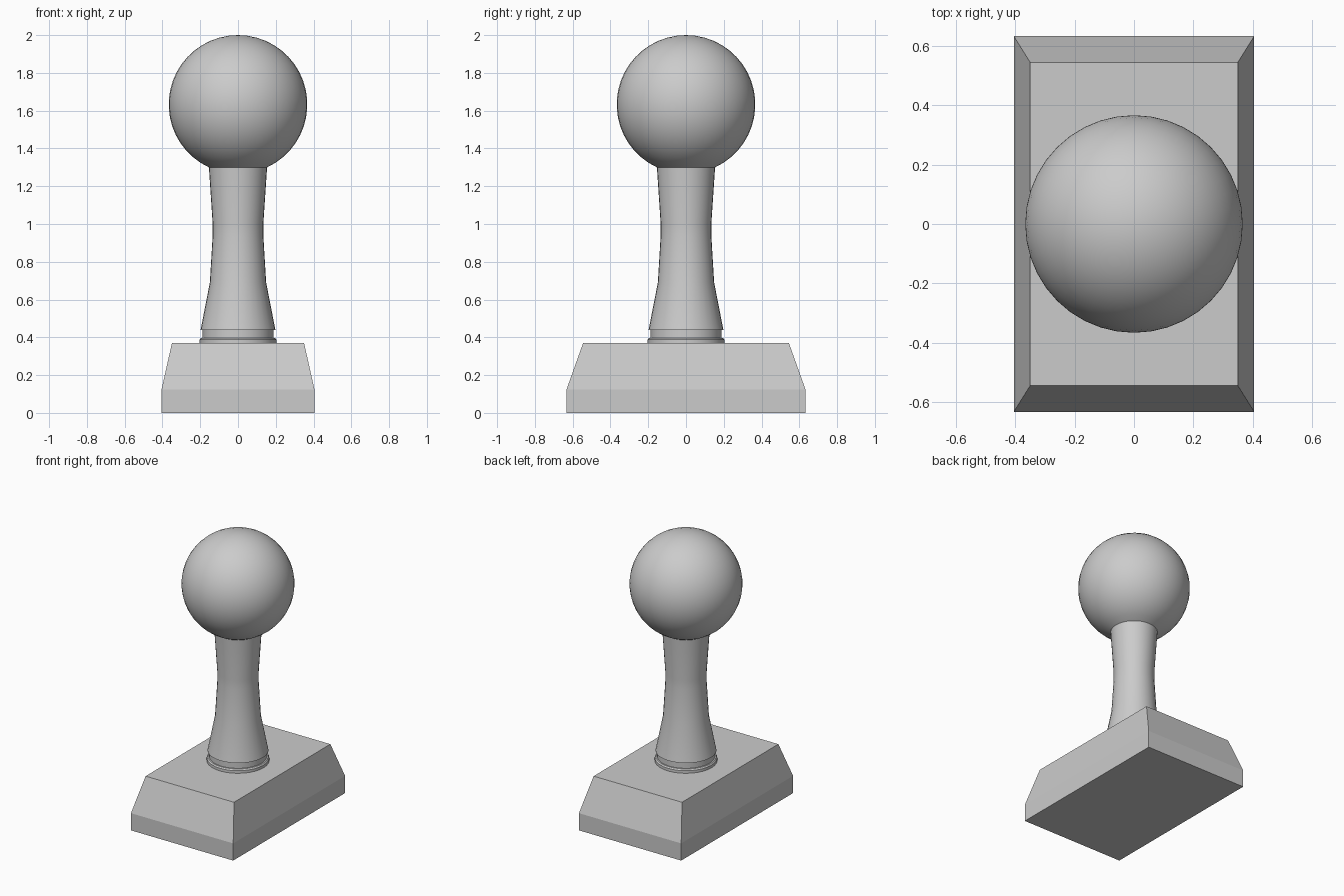
import bpy, bmesh, math

if "Cube" in bpy.data.objects:
    bpy.data.objects.remove(bpy.data.objects["Cube"])

def finish(name, bm, angle=None):
    bmesh.ops.recalc_face_normals(bm, faces=bm.faces)
    me = bpy.data.meshes.new(name)
    bm.to_mesh(me)
    bm.free()
    ob = bpy.data.objects.new(name, me)
    bpy.context.collection.objects.link(ob)
    if angle:
        bpy.ops.object.select_all(action='DESELECT')
        ob.select_set(True)
        bpy.context.view_layer.objects.active = ob
        bpy.ops.object.shade_smooth_by_angle(angle=math.radians(angle))
    return ob

def lathe(name, profile, sides, angle):
    bm = bmesh.new()
    vs = [bm.verts.new((r, 0, z)) for r, z in profile]
    es = [bm.edges.new(p) for p in zip(vs, vs[1:])]
    bmesh.ops.spin(bm, geom=vs + es, axis=(0, 0, 1), cent=(0, 0, 0),
                   angle=math.tau, steps=sides, use_duplicate=False)
    bmesh.ops.remove_doubles(bm, verts=bm.verts, dist=1e-5)
    return finish(name, bm, angle)

# Rectangular base with a tapered upper part
bm = bmesh.new()
rings = [[bm.verts.new((sx * x, sy * y, z)) for sx, sy in ((-1, -1), (1, -1), (1, 1), (-1, 1))]
         for x, y, z in ((0.405, 0.633, 0), (0.405, 0.633, 0.123), (0.35, 0.545, 0.369))]
for a, b in zip(rings, rings[1:]):
    for i in range(4):
        j = (i + 1) % 4
        bm.faces.new((a[i], a[j], b[j], b[i]))
bm.faces.new(rings[0])
bm.faces.new(rings[-1])
finish("base", bm)

# Waisted stem with a narrow groove and a foot collar
lathe("stem", [(0.203, 0.369), (0.203, 0.388), (0.196, 0.397), (0.187, 0.397), (0.187, 0.44),
               (0.198, 0.44), (0.149, 0.69), (0.134, 0.94), (0.134, 1.0), (0.154, 1.30)], 32, 30)

# Ball, open where it meets the stem
R, cz = 0.367, 1.633
end = math.pi - math.asin(0.154 / R)
lathe("ball", [(R * math.sin(end * i / 20), cz + R * math.cos(end * i / 20)) for i in range(21)], 40, 40)
